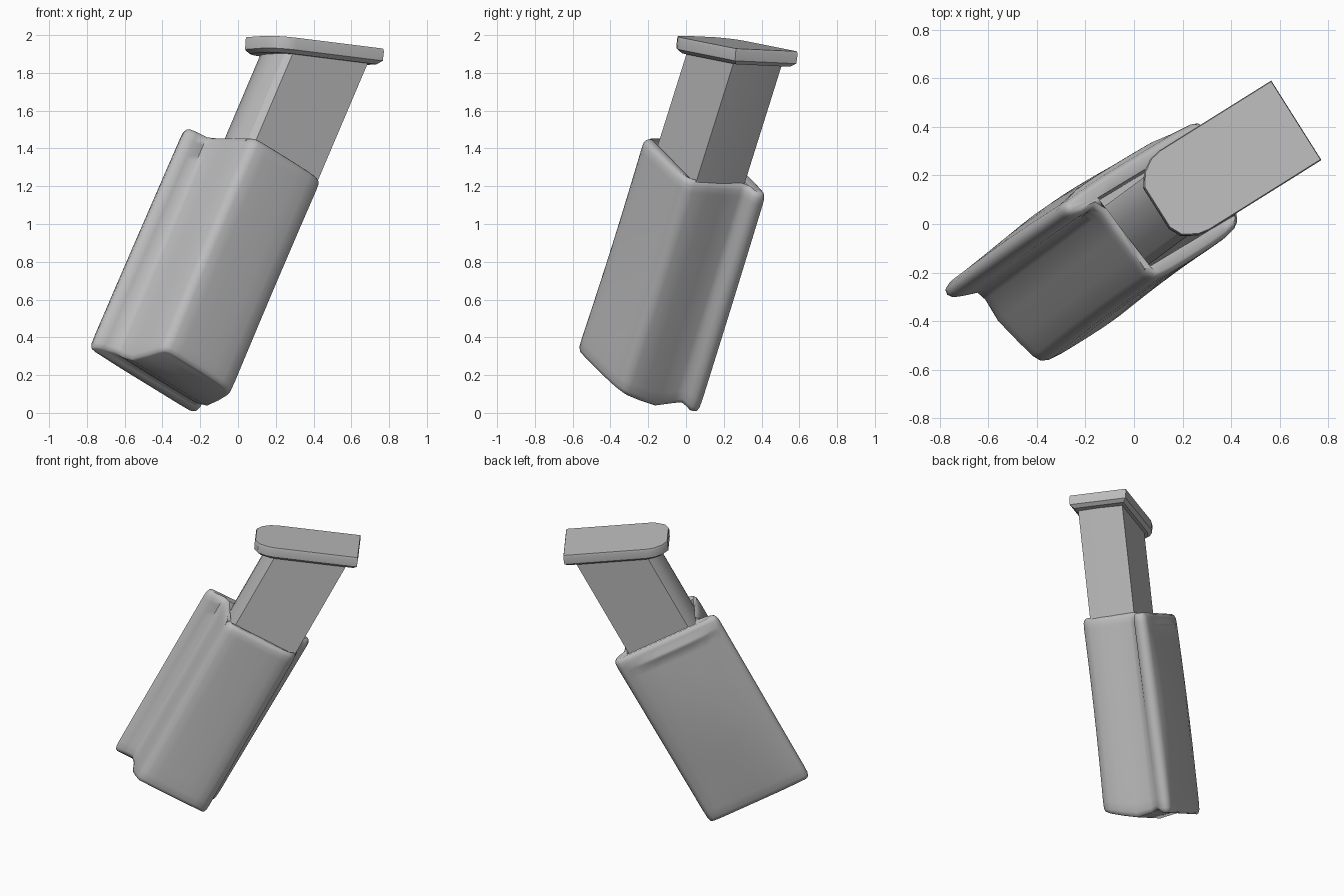
import bpy, bmesh, math
from mathutils import Vector

if "Cube" in bpy.data.objects:
    bpy.data.objects.remove(bpy.data.objects["Cube"])

# Tilted frame: U along the width, V through the thickness, W up the pouch
U = Vector((0.758, 0.457, -0.466)).normalized()
W = Vector((0.376, 0.278, 0.884)).normalized()
V = W.cross(U).normalized()
W = U.cross(V)
A = (0.929 * U + 0.37 * W).normalized()   # oblique width axis of the base plate
N = A.cross(V)

grey = bpy.data.materials.new("grey")
grey.diffuse_color = (0.5, 0.5, 0.5, 1)
grey.use_nodes = True
grey.node_tree.nodes["Principled BSDF"].inputs["Base Color"].default_value = grey.diffuse_color


def loft(name, rings, axes=(U, V, W), angle=40, strip_caps=False):
    """Skin closed rings of equal length and cap both ends."""
    bm = bmesh.new()
    rows = [[bm.verts.new(axes[0] * p[0] + axes[1] * p[1] + axes[2] * p[2])
             for p in ring] for ring in rings]
    n = len(rows[0])
    for a, b in zip(rows, rows[1:]):
        for i in range(n):
            j = (i + 1) % n
            bm.faces.new((a[i], a[j], b[j], b[i]))
    for row in (rows[0], rows[-1]):
        if strip_caps:   # strips between paired points, front to back
            for i in range(n // 2):
                quad = [row[i], row[i + 1], row[-i - 1], row[-i]]
                bm.faces.new(list(dict.fromkeys(quad)))
        else:
            bm.faces.new(row)
    bmesh.ops.remove_doubles(bm, verts=bm.verts, dist=1e-5)
    bmesh.ops.recalc_face_normals(bm, faces=bm.faces)
    mesh = bpy.data.meshes.new(name)
    bm.to_mesh(mesh)
    bm.free()
    mesh.materials.append(grey)
    obj = bpy.data.objects.new(name, mesh)
    bpy.context.collection.objects.link(obj)
    bpy.context.view_layer.objects.active = obj
    obj.select_set(True)
    bpy.ops.object.shade_smooth_by_angle(angle=math.radians(angle))
    obj.select_set(False)
    return obj


# Magazine body: flat sides and a bowed leading edge, cut obliquely on top
section = [(-0.227, -0.226), (-0.22, -0.076), (-0.227, 0.076), (-0.665, 0.076),
           (-0.695, 0.045), (-0.713, -0.02), (-0.717, -0.076), (-0.713, -0.13),
           (-0.695, -0.197), (-0.665, -0.226)]
loft("magazine_body", [[(u, v, 0.9) for u, v in section],
                       [(u, v, 2.06 + 0.4 * u) for u, v in section]], angle=30)

# Magazine base plate: square at one end, rounded at the other, chamfered below
plate = [(0.588, -0.264), (0.588, 0.124), (0.04, 0.124), (-0.01, 0.114), (-0.06, 0.082),
         (-0.096, 0.03), (-0.096, -0.17), (-0.07, -0.222), (-0.01, -0.256), (0.04, -0.264)]


def plate_ring(inset, n):
    su, sv = 1 - inset / 0.34, 1 - inset / 0.194
    return [(0.246 + (a - 0.246) * su, -0.07 + (v + 0.07) * sv, n) for a, v in plate]


loft("magazine_base_plate", [plate_ring(0.025, 1.908), plate_ring(0.002, 1.928),
                             plate_ring(0, 1.978), plate_ring(0.004, 1.993)],
     (A, V, N), 30)

# Pouch: pocket and wider back panel in one skin; section halves from front to back
right = [(-0.47, -0.305), (-0.40, -0.303), (-0.32, -0.298), (-0.265, -0.287),
         (-0.235, -0.268), (-0.218, -0.235), (-0.208, -0.15), (-0.203, -0.05),
         (-0.203, 0.05), (-0.19, 0.085), (-0.155, 0.108), (-0.135, 0.13), (-0.13, 0.16),
         (-0.14, 0.185), (-0.17, 0.196), (-0.25, 0.2), (-0.34, 0.2), (-0.42, 0.2), (-0.5, 0.2)]
left = [(-0.54, -0.306), (-0.62, -0.306), (-0.68, -0.302), (-0.712, -0.288),
        (-0.728, -0.25), (-0.738, -0.16), (-0.75, -0.05), (-0.757, 0.05), (-0.775, 0.088),
        (-0.835, 0.108), (-0.875, 0.125), (-0.889, 0.15), (-0.88, 0.178), (-0.85, 0.19),
        (-0.75, 0.196), (-0.66, 0.2), (-0.58, 0.2)]
outline = right + left[::-1]


def ramp(x, points):
    """Piecewise linear interpolation."""
    for (x0, y0), (x1, y1) in zip(points, points[1:]):
        if x <= x1:
            return y0 + (y1 - y0) * max(0, (x - x0) / (x1 - x0))
    return points[-1][1]


def pouch_ring(w, shrink=0.0, ridge=0.0, inner=False):
    t = min(max(w / 1.26, 0), 1)
    ring = []
    for i, (u, v) in enumerate(outline):
        p, q = outline[i - 1], outline[(i + 1) % len(outline)]
        out = Vector((q[1] - p[1], p[0] - q[0])).normalized()
        # uneven lower hem and a slightly lower back lip
        hem = ramp(v, [(-0.3, 0), (-0.06, -0.065), (0.05, -0.045), (0.085, -0.03),
                       (0.13, -0.055), (0.19, -0.06)])
        lip = ramp(v, [(0.05, 0), (0.12, -0.012)])
        z = w + hem * max(0, 1 - max(w, 0) / 0.25) + lip * t ** 4
        if inner:
            u, v = min(max(u, -0.73), -0.225), min(max(v, -0.238), 0.115)
        else:
            # gently waisted front; back bowed and flared toward the hem
            if v < -0.1:
                v += 0.008 * math.sin(math.pi * t) * (-0.1 - v) / 0.2
            elif v > 0.09:
                v -= 0.018 * t
                if v > 0.16:
                    x = (u + 0.51) / 0.38
                    v += 0.035 * math.sin(math.pi * t) * max(0, 1 - x * x)
                    if -0.85 < u < -0.3:
                        v += ridge
                if u > -0.2:
                    u -= 0.015 * (1 - t)
            u, v = u - out.x * shrink, v - out.y * shrink
        ring.append((u, v, z))
    return ring


loft("pouch",
     [pouch_ring(-0.012, 0.022), pouch_ring(-0.006, 0.01), pouch_ring(0.015, 0.002)]
     + [pouch_ring(h) for h in (0.06, 0.15, 0.25, 0.4, 0.55, 0.7, 0.85, 1.0, 1.1, 1.15)]
     + [pouch_ring(1.165, 0, 0.01), pouch_ring(1.185, 0, 0.01), pouch_ring(1.2),
        pouch_ring(1.23, 0.002), pouch_ring(1.25, 0.01), pouch_ring(1.26, 0.024),
        pouch_ring(1.25, inner=True), pouch_ring(1.22, inner=True),
        pouch_ring(1.0, inner=True)],
     angle=60, strip_caps=True)
